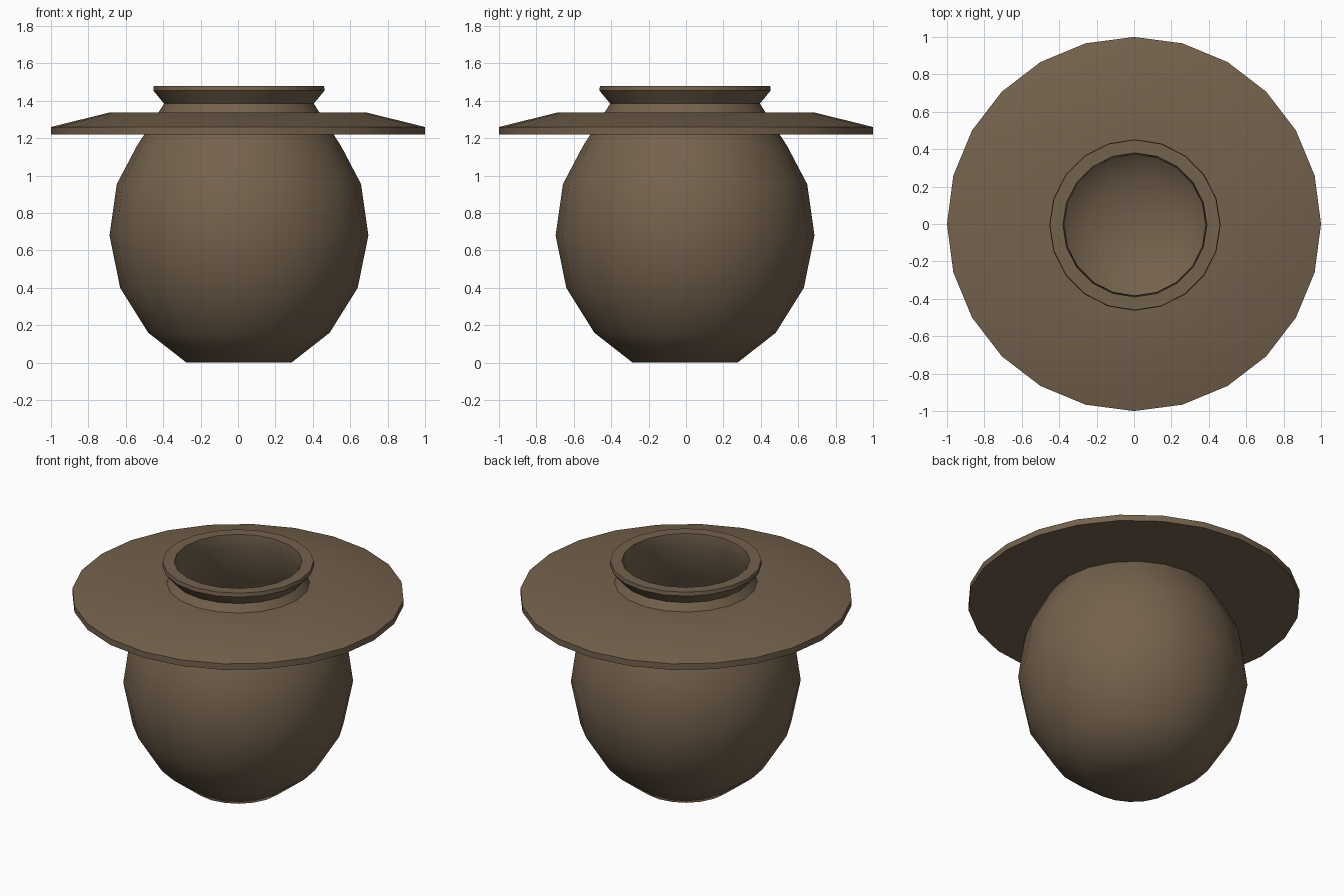
import bpy
import bmesh
from math import cos, sin, tau, radians

cube = bpy.data.objects.get("Cube")
if cube:
    bpy.data.objects.remove(cube, do_unlink=True)

clay = bpy.data.materials.new("brown_clay")
clay.use_nodes = True
colour = (0.175, 0.122, 0.074, 1)
clay.diffuse_color = colour
clay.node_tree.nodes["Principled BSDF"].inputs["Base Color"].default_value = colour


def lathe(name, profile, sides, closed=False, location=(0, 0, 0)):
    """Turn a (radius, height) profile about z; radius 0 makes a pole."""
    bm = bmesh.new()
    rings = []
    for r, z in profile:
        if r == 0:
            rings.append([bm.verts.new((0, 0, z))] * sides)
        else:
            rings.append([bm.verts.new((r * cos(tau * i / sides), r * sin(tau * i / sides), z))
                          for i in range(sides)])
    pairs = list(zip(rings, rings[1:]))
    if closed:
        pairs.append((rings[-1], rings[0]))
    for a, b in pairs:
        for i in range(sides):
            j = (i + 1) % sides
            corners = list(dict.fromkeys((a[i], a[j], b[j], b[i])))
            bm.faces.new(corners)
    bmesh.ops.recalc_face_normals(bm, faces=bm.faces)
    mesh = bpy.data.meshes.new(name)
    bm.to_mesh(mesh)
    bm.free()
    mesh.materials.append(clay)
    obj = bpy.data.objects.new(name, mesh)
    obj.location = location
    bpy.context.collection.objects.link(obj)
    bpy.ops.object.select_all(action='DESELECT')
    obj.select_set(True)
    bpy.context.view_layer.objects.active = obj
    bpy.ops.object.shade_smooth_by_angle(angle=radians(45))
    return obj


# Hollow pot: outer wall from the base up to the flared lip, then the inner wall down
outer = [(0, 0), (0.28, 0), (0.485, 0.16), (0.635, 0.40), (0.692, 0.68),
         (0.653, 0.955), (0.545, 1.16), (0.40, 1.385), (0.458, 1.455), (0.455, 1.48)]
inner = [(0.385, 1.48), (0.377, 1.39), (0.48, 1.13), (0.585, 0.93), (0.62, 0.68),
         (0.565, 0.43), (0.43, 0.21), (0.24, 0.07), (0, 0.07)]
lathe("pot", outer + inner, 20, location=(0.005, -0.005, 0))

# Wide collar around the shoulder, its inner edge buried in the pot wall
lathe("collar", [(0.46, 1.22), (1, 1.22), (1, 1.26), (0.69, 1.337), (0.41, 1.337)],
      24, closed=True)
